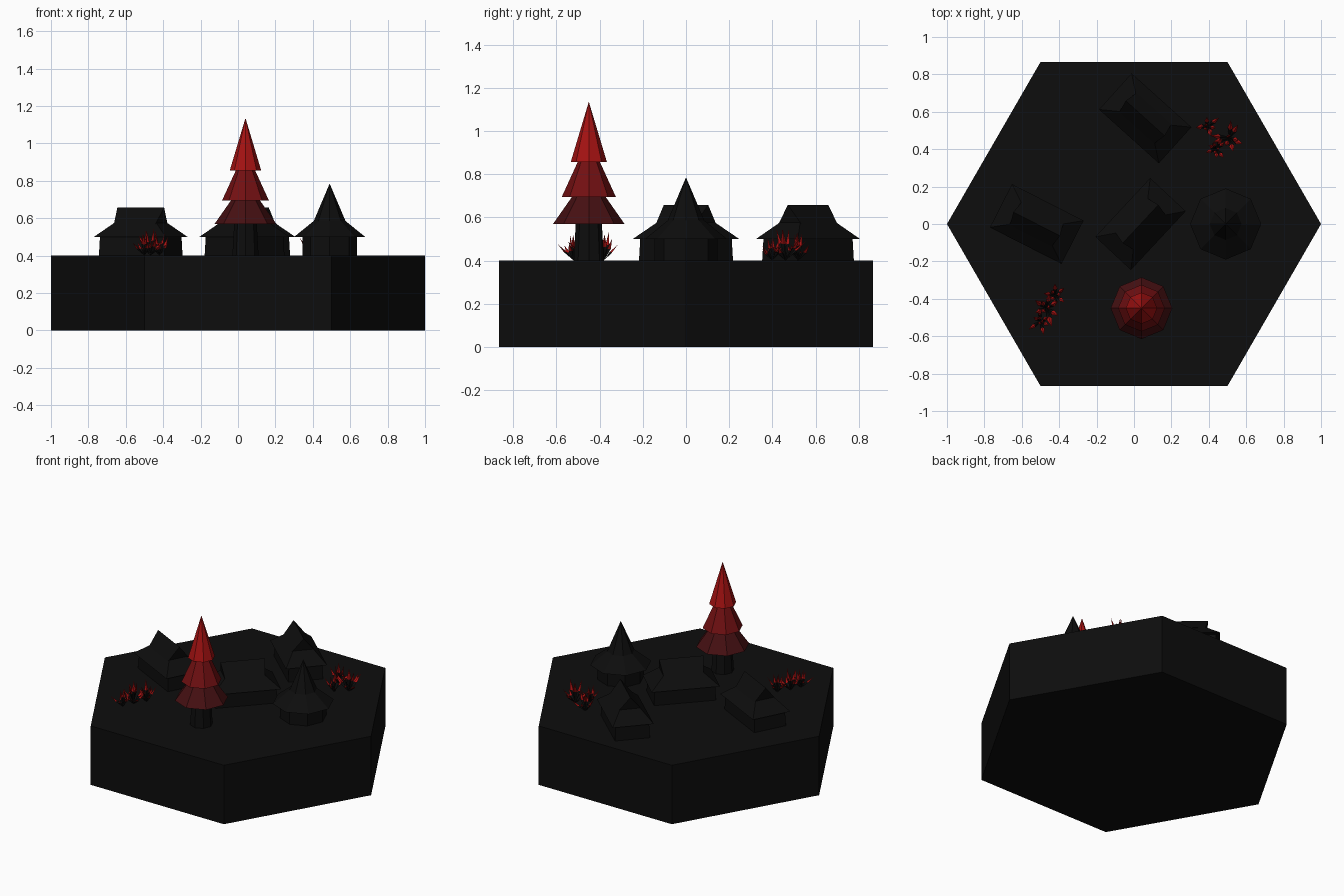
import bpy, bmesh, math, random
from mathutils import Vector, Matrix

random.seed(4)
if "Cube" in bpy.data.objects:
    bpy.data.objects.remove(bpy.data.objects["Cube"])

GROUND = 0.4


def material(name, rgb):
    m = bpy.data.materials.new(name)
    m.use_nodes = True
    m.diffuse_color = (*rgb, 1)
    bsdf = next(n for n in m.node_tree.nodes if n.type == 'BSDF_PRINCIPLED')
    bsdf.inputs["Base Color"].default_value = (*rgb, 1)
    return m


black = material("charcoal black", (0.004, 0.004, 0.004))
bright = material("bright red", (0.38, 0.006, 0.006))
middle = material("deep red", (0.17, 0.005, 0.006))
dark = material("dark maroon", (0.06, 0.005, 0.006))


def make(name, bm, mats, loc=(0, 0, 0), angle=0):
    bmesh.ops.recalc_face_normals(bm, faces=bm.faces)
    mesh = bpy.data.meshes.new(name)
    bm.to_mesh(mesh)
    bm.free()
    for m in mats:
        mesh.materials.append(m)
    ob = bpy.data.objects.new(name, mesh)
    ob.location = loc
    ob.rotation_euler.z = math.radians(angle)
    bpy.context.collection.objects.link(ob)
    return ob


def loft(bm, rings):
    """Join rings of points into a closed solid; a ring may be one point."""
    loops = [[bm.verts.new(p) for p in ring] for ring in rings]
    for a, b in zip(loops, loops[1:]):
        n = len(a)
        for i in range(n):
            j = (i + 1) % n
            if len(b) == 1:
                bm.faces.new((a[i], a[j], b[0]))
            else:
                bm.faces.new((a[i], a[j], b[j], b[i]))
    for end in (loops[0], loops[-1]):
        if len(end) > 2:
            bm.faces.new(end)


def polygon(r, z, sides):
    if r == 0:
        return [(0, 0, z)]
    step = math.tau / sides
    return [(r * math.cos(i * step), r * math.sin(i * step), z) for i in range(sides)]


def turned(name, profile, sides, mat, loc, angle=0):
    bm = bmesh.new()
    loft(bm, [polygon(r, z, sides) for r, z in profile])
    return make(name, bm, [mat], loc, angle)


def rect(x, y, z):
    return [(-x, -y, z), (x, -y, z), (x, y, z), (-x, y, z)]


# Hexagonal ground tile
turned("ground_tile", [(1, 0), (1, GROUND)], 6, black, (0, 0, 0))

# Tree: trunk and three tiers
tree = (0.04, -0.45, GROUND)
turned("tree_trunk", [(0.07, 0), (0.06, 0.18)], 8, black, tree)
turned("tree_lower_tier", [(0.165, 0.17), (0.06, 0.32)], 8, dark, tree)
turned("tree_middle_tier", [(0.125, 0.295), (0.045, 0.47)], 8, middle, tree)
turned("tree_top_tier", [(0.084, 0.455), (0, 0.735)], 8, bright, tree)

# Round hut with a flared pointed roof
hut = (0.49, 0, GROUND)
turned("hut_wall", [(0.145, 0), (0.145, 0.12)], 8, black, hut)
turned("hut_roof", [(0.19, 0.10), (0.085, 0.185), (0, 0.385)], 8, black, hut)


# Houses: walls, flared hip skirt, overhanging gable on top
def house(name, x, y, angle):
    loc = (x, y, GROUND)
    bm = bmesh.new()
    loft(bm, [rect(0.195, 0.11, 0), rect(0.19, 0.105, 0.12)])
    make(name + "_walls", bm, [black], loc, angle)
    bm = bmesh.new()
    loft(bm, [rect(0.215, 0.13, 0.10), rect(0.12, 0.06, 0.18)])
    make(name + "_lower_roof", bm, [black], loc, angle)
    bm = bmesh.new()
    ends = [[(s * 0.125, -0.07, 0.17), (s * 0.125, 0.07, 0.17), (s * 0.14, 0, 0.258)]
            for s in (-1, 1)]
    loft(bm, ends)
    make(name + "_gable_roof", bm, [black], loc, angle)


house("left_house", -0.52, 0.0, -27)
house("middle_house", 0.035, 0.0, 47)
house("back_house", 0.06, 0.565, -42)


# Spiky plants: folded blades, dark at the foot and red above
def blade(bm, foot, heading, lean, length, width):
    turn = Matrix.Rotation(heading, 3, 'Z') @ Matrix.Rotation(lean, 3, 'Y')

    def point(across, along, fold):
        return bm.verts.new(foot + turn @ Vector((fold * width, across * width, along * length)))

    base, tip = point(0, 0, 0), point(0, 1, 0)
    spine = point(0, 0.5, -0.5)
    for s in (-1, 1):
        side = point(s, 0.55, 0.3)
        bm.faces.new((base, side, spine)).material_index = 0
        bm.faces.new((spine, side, tip)).material_index = 1


def plant(name, x, y, sprigs):
    bm = bmesh.new()
    for sx, sy, size in sprigs:
        for i in range(9):
            inner = i % 3 == 0
            blade(bm, Vector((sx, sy, 0)), i * math.tau / 9 + random.uniform(-0.3, 0.3),
                  random.uniform(0.1, 0.35) if inner else random.uniform(0.5, 0.9),
                  size * (random.uniform(1, 1.2) if inner else random.uniform(0.7, 1)),
                  size * 0.1)
    make(name, bm, [black, bright], (x, y, GROUND))


plant("front_plant", -0.47, -0.45, [(-0.03, -0.07, 0.11), (0.05, 0.07, 0.12), (0, 0, 0.14)])
plant("back_plant", 0.46, 0.46, [(-0.07, 0.06, 0.12), (-0.02, -0.06, 0.11), (0.05, 0, 0.14)])
